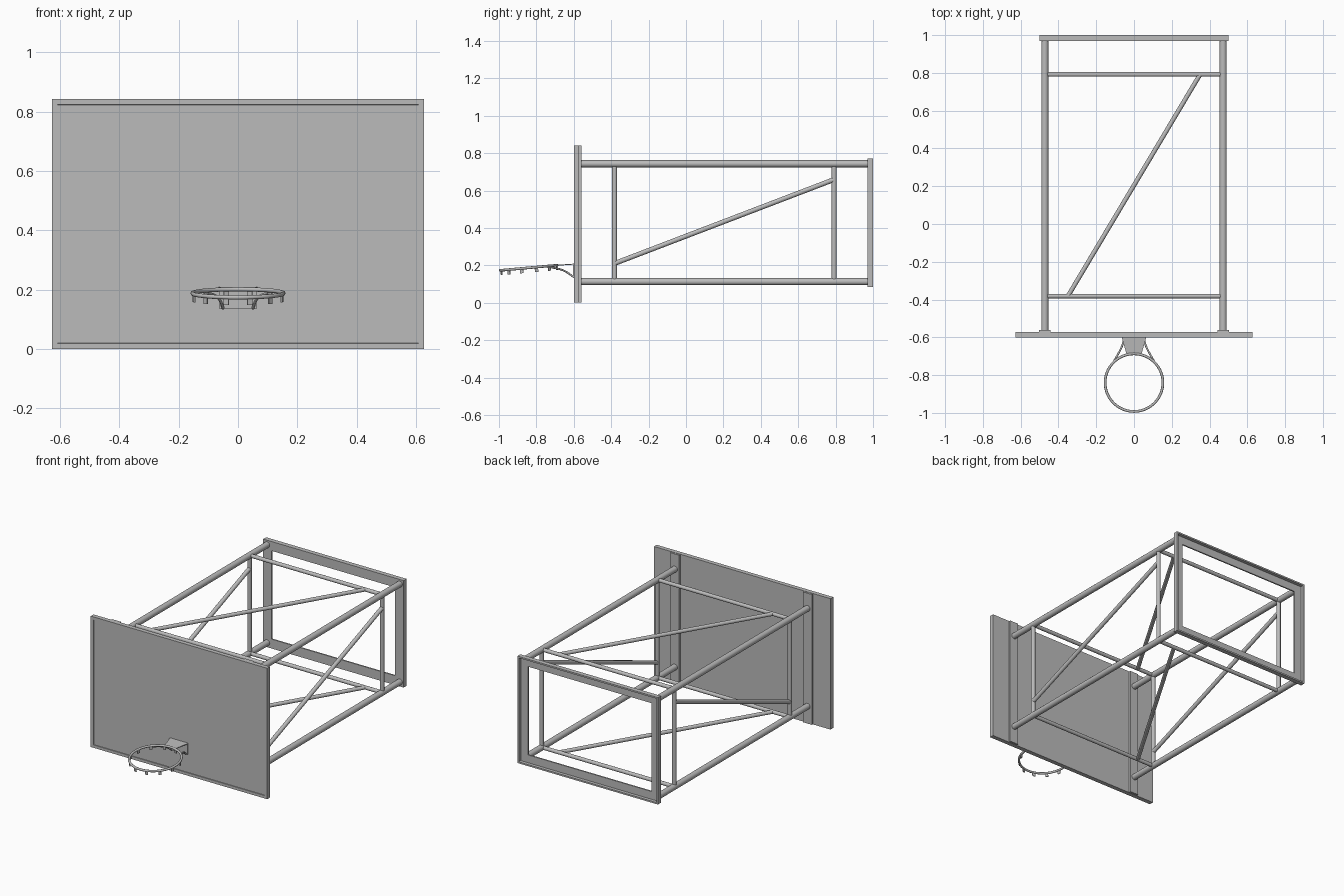
import bpy, bmesh, math
from mathutils import Vector, Matrix

cube = bpy.data.objects.get("Cube")
if cube:
    bpy.data.objects.remove(cube, do_unlink=True)

GREY = (0.5, 0.5, 0.5, 1)
steel = bpy.data.materials.new("steel grey")
steel.use_nodes = True
steel.diffuse_color = GREY
bsdf = next(n for n in steel.node_tree.nodes if n.type == 'BSDF_PRINCIPLED')
bsdf.inputs["Base Color"].default_value = GREY


def finish(name, bm, smooth=False):
    bmesh.ops.recalc_face_normals(bm, faces=bm.faces)
    mesh = bpy.data.meshes.new(name)
    bm.to_mesh(mesh)
    bm.free()
    mesh.materials.append(steel)
    ob = bpy.data.objects.new(name, mesh)
    bpy.context.collection.objects.link(ob)
    if smooth:
        bpy.ops.object.select_all(action='DESELECT')
        ob.select_set(True)
        bpy.context.view_layer.objects.active = ob
        bpy.ops.object.shade_smooth_by_angle(angle=math.radians(40))
    return ob


def add_box(bm, lo, hi, matrix=Matrix()):
    lo, hi = Vector(lo), Vector(hi)
    m = matrix @ Matrix.Translation((lo + hi) / 2) @ Matrix.Diagonal((hi - lo).to_4d())
    return bmesh.ops.create_cube(bm, size=1, matrix=m)["verts"]


def box(name, lo, hi):
    bm = bmesh.new()
    add_box(bm, lo, hi)
    return finish(name, bm)


def tube(name, a, b, r):
    a, b = Vector(a), Vector(b)
    d = b - a
    m = Matrix.Translation((a + b) / 2) @ d.to_track_quat('Z', 'Y').to_matrix().to_4x4()
    bm = bmesh.new()
    bmesh.ops.create_cone(bm, cap_ends=True, segments=20, radius1=r, radius2=r,
                          depth=d.length, matrix=m)
    return finish(name, bm, True)


def border(name, hx, z0, z1, w, y0, y1):
    bm = bmesh.new()
    for z in (z0, z1 - w):
        add_box(bm, (-hx, y0, z), (hx, y1, z + w))
    for x in (-hx, hx - w):
        add_box(bm, (x, y0, z0 + w), (x + w, y1, z1 - w))
    return finish(name, bm)


# Backboard with a shallow recessed front panel
bm = bmesh.new()
add_box(bm, (-0.628, -0.6, 0), (0.628, -0.572, 0.842))
bm.normal_update()
front = [f for f in bm.faces if f.normal.y < -0.9]
bmesh.ops.inset_region(bm, faces=front, thickness=0.026)
bmesh.ops.inset_region(bm, faces=front, thickness=0.001, depth=-0.004)
finish("backboard", bm)

# Main tubes, mounting strips and side bracing
TX, LOW, HIGH = 0.472, 0.113, 0.743
Y0, Y1 = -0.382, 0.792
for side, s in (("left", 1), ("right", -1)):
    x = s * TX
    box(f"{side}_mounting_strip", (x - 0.031, -0.573, 0.002), (x + 0.031, -0.56, 0.84))
    for level, z in (("lower", LOW), ("upper", HIGH)):
        tube(f"{side}_{level}_main_tube", (x, -0.562, z), (x, 0.975, z), 0.019)
    for end, y in (("front", Y0), ("rear", Y1)):
        tube(f"{side}_{end}_upright", (x, y, LOW), (x, y, HIGH), 0.013)
    tube(f"{side}_diagonal_brace", (x, Y0, 0.21), (x, Y1, 0.659), 0.013)

# Cross bars and horizontal diagonals
for level, z in (("lower", LOW), ("upper", HIGH)):
    for end, y in (("front", Y0), ("rear", Y1)):
        tube(f"{level}_{end}_cross_bar", (-TX, y, z), (TX, y, z), 0.012)
    tube(f"{level}_diagonal_brace", (-0.35, Y0, z), (0.35, Y1, z), 0.012)

# Rear wall frame made of angle section
border("wall_frame_plate", 0.5, 0.084, 0.772, 0.06, 0.97, 0.979)
border("wall_frame_rim", 0.5, 0.084, 0.772, 0.01, 0.97, 1.0)

# Tilted hoop with net hooks
tilt = Matrix.Translation((0, -0.84, 0.187)) @ Matrix.Rotation(0.09, 4, 'X')
bpy.ops.mesh.primitive_torus_add(major_radius=0.153, minor_radius=0.007,
                                 major_segments=64, minor_segments=12)
hoop = bpy.context.object
hoop.name = "hoop"
hoop.matrix_world = tilt
hoop.data.materials.append(steel)
bpy.ops.object.shade_smooth_by_angle(angle=math.radians(60))

bm = bmesh.new()
for i in range(12):
    turn = Matrix.Rotation(math.radians(15 + 30 * i), 4, 'Z')
    add_box(bm, (0.151, -0.009, -0.026), (0.156, 0.009, -0.004), tilt @ turn)
finish("net_hooks", bm)

# Hoop bracket: tapered top plate, back plate and curved arms
bm = bmesh.new()
for v in add_box(bm, (-0.065, -0.69, 0.204), (0.065, -0.6, 0.209)):
    if v.co.y < -0.65:
        v.co.x *= 0.6
        v.co.z -= 0.006
finish("bracket_top_plate", bm)
box("bracket_back_plate", (-0.063, -0.604, 0.135), (0.063, -0.596, 0.208))

for side, s in (("left", 1), ("right", -1)):
    curve = bpy.data.curves.new(f"{side}_hoop_arm", 'CURVE')
    curve.dimensions = '3D'
    curve.bevel_depth = 0.005
    curve.bevel_resolution = 2
    curve.use_fill_caps = True
    path = curve.splines.new('BEZIER')
    points = [(0.05, -0.6, 0.137), (0.065, -0.65, 0.17), (0.108, -0.73, 0.192)]
    path.bezier_points.add(len(points) - 1)
    for p, (x, y, z) in zip(path.bezier_points, points):
        p.co = (s * x, y, z)
        p.handle_left_type = p.handle_right_type = 'AUTO'
    curve.materials.append(steel)
    arm = bpy.data.objects.new(f"{side}_hoop_arm", curve)
    bpy.context.collection.objects.link(arm)
    bpy.ops.object.select_all(action='DESELECT')
    arm.select_set(True)
    bpy.context.view_layer.objects.active = arm
    bpy.ops.object.convert(target='MESH')
